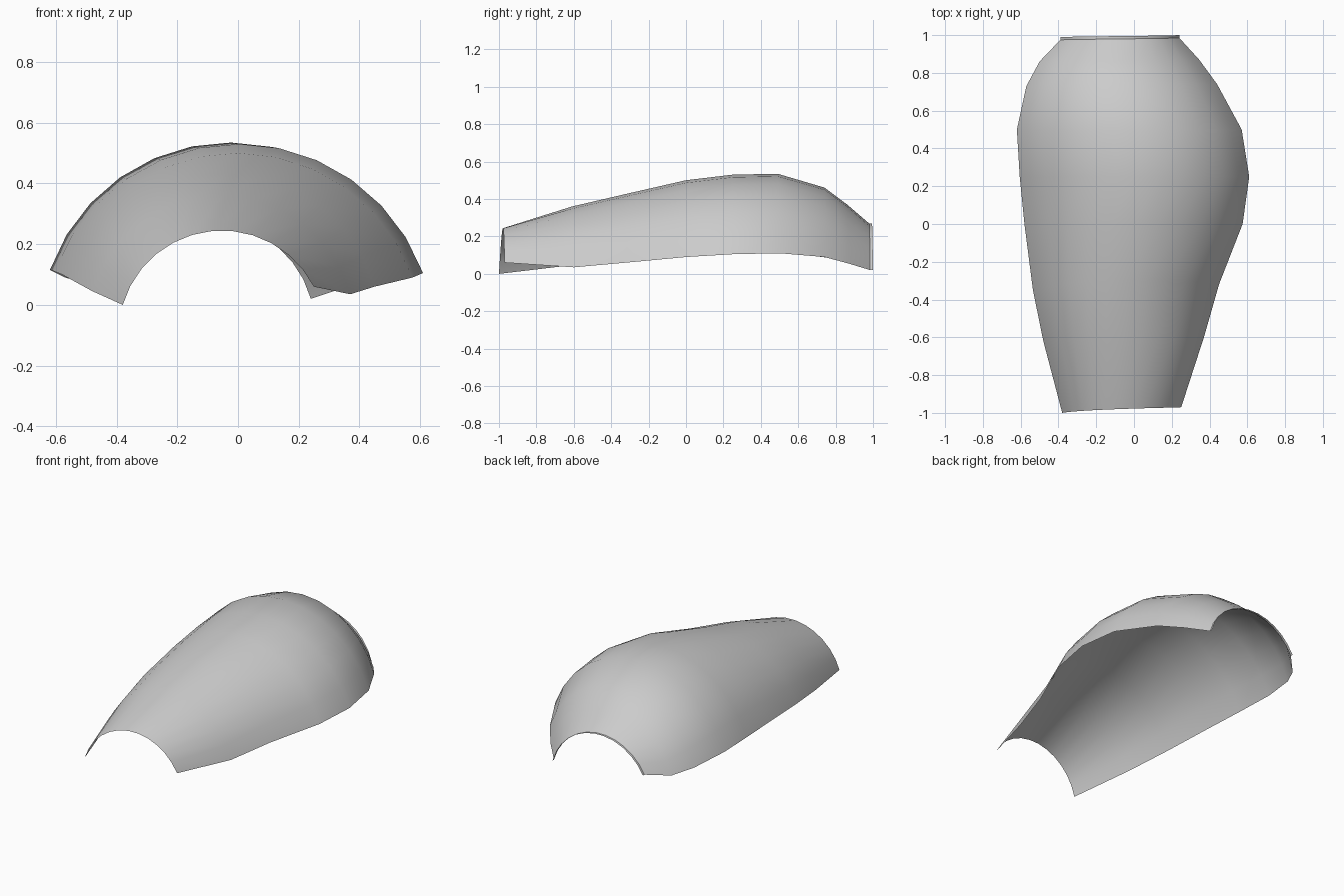
import bpy
import bmesh
import math
from mathutils import Vector

default_cube = bpy.data.objects.get("Cube")
if default_cube:
    bpy.data.objects.remove(default_cube, do_unlink=True)

SEGMENTS = 12

# Stations from front to back: left-hand edge, crown and right-hand edge points
STATIONS = [
    ((-.38, -1, 0), (-.05, -.98, .245), (.25, -.97, .06)),
    ((-.48, -.62, .045), (-.05, -.61, .36), (.37, -.6, .035)),
    ((-.535, -.35, .075), (-.04, -.3, .432), (.45, -.32, .06)),
    ((-.58, 0, .1), (-.03, 0, .5), (.575, 0, .09)),
    ((-.605, .25, .11), (-.02, .25, .53), (.61, .25, .105)),
    ((-.62, .5, .115), (-.02, .49, .535), (.57, .5, .11)),
    ((-.57, .73, .09), (-.03, .74, .46), (.44, .74, .09)),
    ((-.5, .86, .07), (-.04, .86, .37), (.345, .87, .055)),
    ((-.39, .975, .09), (-.06, .98, .27), (.24, .985, .02)),
]


def make_material(name, colour):
    material = bpy.data.materials.new(name)
    material.use_nodes = True
    material.diffuse_color = colour
    shader = material.node_tree.nodes["Principled BSDF"]
    shader.inputs["Base Color"].default_value = colour
    return material


def circle_centre(a, b, c):
    """Centre of the circle through three points in the x-z plane."""
    d = 2 * (a.x * (b.z - c.z) + b.x * (c.z - a.z) + c.x * (a.z - b.z))
    squares = [p.x ** 2 + p.z ** 2 for p in (a, b, c)]
    x = squares[0] * (b.z - c.z) + squares[1] * (c.z - a.z) + squares[2] * (a.z - b.z)
    z = squares[0] * (c.x - b.x) + squares[1] * (a.x - c.x) + squares[2] * (b.x - a.x)
    return x / d, z / d


def arc_section(start, crown, end):
    """Evenly spaced points on the arc running over the crown."""
    a, b, c = Vector(start), Vector(crown), Vector(end)
    cx, cz = circle_centre(a, b, c)
    radius = math.hypot(a.x - cx, a.z - cz)
    first = math.atan2(a.x - cx, a.z - cz)
    last = math.atan2(c.x - cx, c.z - cz)
    points = []
    for i in range(SEGMENTS + 1):
        t = i / SEGMENTS
        angle = first + (last - first) * t
        y = a.y + (c.y - a.y) * t
        y += (b.y - (a.y + c.y) / 2) * math.sin(math.pi * t)
        points.append(Vector((cx + radius * math.sin(angle), y,
                              cz + radius * math.cos(angle))))
    return points


def loft(name, sections, material):
    """Open shell skinned over a list of equal-length sections."""
    bm = bmesh.new()
    rows = [[bm.verts.new(p) for p in section] for section in sections]
    for near, far in zip(rows, rows[1:]):
        for i in range(len(near) - 1):
            bm.faces.new((near[i], near[i + 1], far[i + 1], far[i]))
    mesh = bpy.data.meshes.new(name)
    bm.to_mesh(mesh)
    bm.free()
    mesh.materials.append(material)
    obj = bpy.data.objects.new(name, mesh)
    bpy.context.collection.objects.link(obj)
    for polygon in mesh.polygons:
        polygon.use_smooth = True
    return obj


grey = make_material("plain_grey", (.6, .6, .6, 1))
sections = [arc_section(*station) for station in STATIONS]

# Curved armour-like shell, open underneath and at both ends
loft("curved_shell", sections, grey)

# Narrow lip around the back opening
lip = [p + Vector((0, .015, 0)) for p in sections[-1]]
loft("back_lip", [sections[-1], lip], grey)
